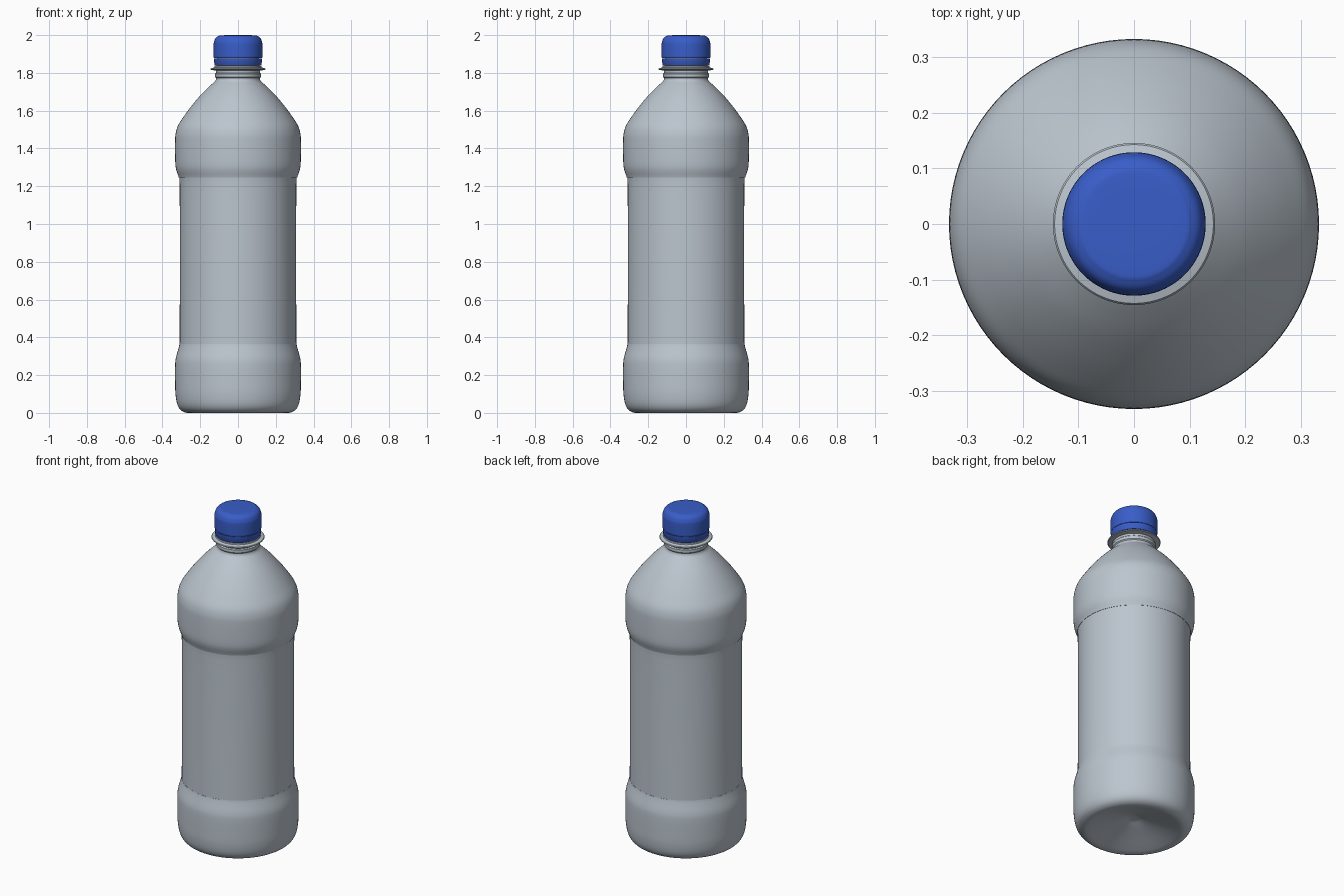
import bpy, bmesh, math

if "Cube" in bpy.data.objects:
    bpy.data.objects.remove(bpy.data.objects["Cube"])


def material(name, rgb):
    m = bpy.data.materials.new(name)
    m.diffuse_color = (*rgb, 1.0)
    m.use_nodes = True
    m.node_tree.nodes["Principled BSDF"].inputs["Base Color"].default_value = m.diffuse_color
    return m


def smooth_path(points, steps=4):
    # Catmull-Rom curve through the given profile points
    out = []
    p = [points[0]] + points + [points[-1]]
    for a, b, c, d in zip(p, p[1:], p[2:], p[3:]):
        for i in range(steps):
            t = i / steps
            out.append(tuple(0.5 * (2 * b[k] + (c[k] - a[k]) * t
                       + (2 * a[k] - 5 * b[k] + 4 * c[k] - d[k]) * t ** 2
                       + (3 * b[k] - a[k] - 3 * c[k] + d[k]) * t ** 3) for k in (0, 1)))
    return out + [points[-1]]


def lathe(name, profile, mat, segments=96):
    # revolve a (radius, height) profile around z
    bm = bmesh.new()
    rings = []
    for r, z in profile:
        if r < 1e-4:
            rings.append([bm.verts.new((0, 0, z))] * segments)
        else:
            rings.append([bm.verts.new((r * math.cos(i * math.tau / segments),
                                        r * math.sin(i * math.tau / segments), z))
                          for i in range(segments)])
    for low, high in zip(rings, rings[1:]):
        for i in range(segments):
            j = (i + 1) % segments
            quad = list(dict.fromkeys((low[i], low[j], high[j], high[i])))
            if len(quad) > 2:
                bm.faces.new(quad)
    bmesh.ops.recalc_face_normals(bm, faces=bm.faces)
    mesh = bpy.data.meshes.new(name)
    bm.to_mesh(mesh)
    bm.free()
    mesh.materials.append(mat)
    obj = bpy.data.objects.new(name, mesh)
    bpy.context.collection.objects.link(obj)
    bpy.ops.object.select_all(action='DESELECT')
    obj.select_set(True)
    bpy.context.view_layer.objects.active = obj
    bpy.ops.object.shade_smooth_by_angle(angle=math.radians(35))
    return obj


grey = material("bottle grey", (0.50, 0.56, 0.62))
blue = material("cap blue", (0.04, 0.11, 0.58))

# Bottle body: recessed base, bulged foot, straight label area, shoulder
body = smooth_path([
    (0, 0.075), (0.03, 0.073), (0.07, 0.06), (0.15, 0.035), (0.22, 0.012), (0.26, 0.001),
    (0.285, 0.004), (0.308, 0.02), (0.323, 0.05), (0.331, 0.10), (0.333, 0.16),
    (0.333, 0.25), (0.329, 0.29), (0.317, 0.335), (0.310, 0.365), (0.309, 0.40),
    (0.308, 0.80), (0.309, 1.21), (0.313, 1.245), (0.325, 1.28), (0.331, 1.31),
    (0.333, 1.36), (0.333, 1.44), (0.330, 1.48), (0.318, 1.52), (0.29, 1.565),
    (0.25, 1.62), (0.20, 1.68), (0.15, 1.73), (0.122, 1.755), (0.116, 1.768)])

# Neck with thread bead and support ring, running up inside the cap
neck = [(0.116, 1.772), (0.121, 1.778), (0.121, 1.795), (0.116, 1.800),
        (0.117, 1.812), (0.143, 1.816), (0.146, 1.820), (0.143, 1.824),
        (0.125, 1.829), (0.124, 1.836), (0.112, 1.838), (0.112, 1.96), (0, 1.96)]
lathe("bottle", body + neck, grey)

# Screw cap: tamper band, groove, skirt and rounded top
lathe("tamper_band", [(0.113, 1.838), (0.122, 1.838), (0.125, 1.842), (0.127, 1.876),
                      (0.113, 1.876), (0.113, 1.838)], blue)
cap_top = smooth_path([(0.129, 1.89), (0.129, 1.95), (0.126, 1.968), (0.118, 1.985),
                       (0.104, 1.995), (0.085, 1.999), (0, 2.0)])
lathe("cap", [(0.113, 1.878), (0.127, 1.878), (0.129, 1.882)] + cap_top, blue)
